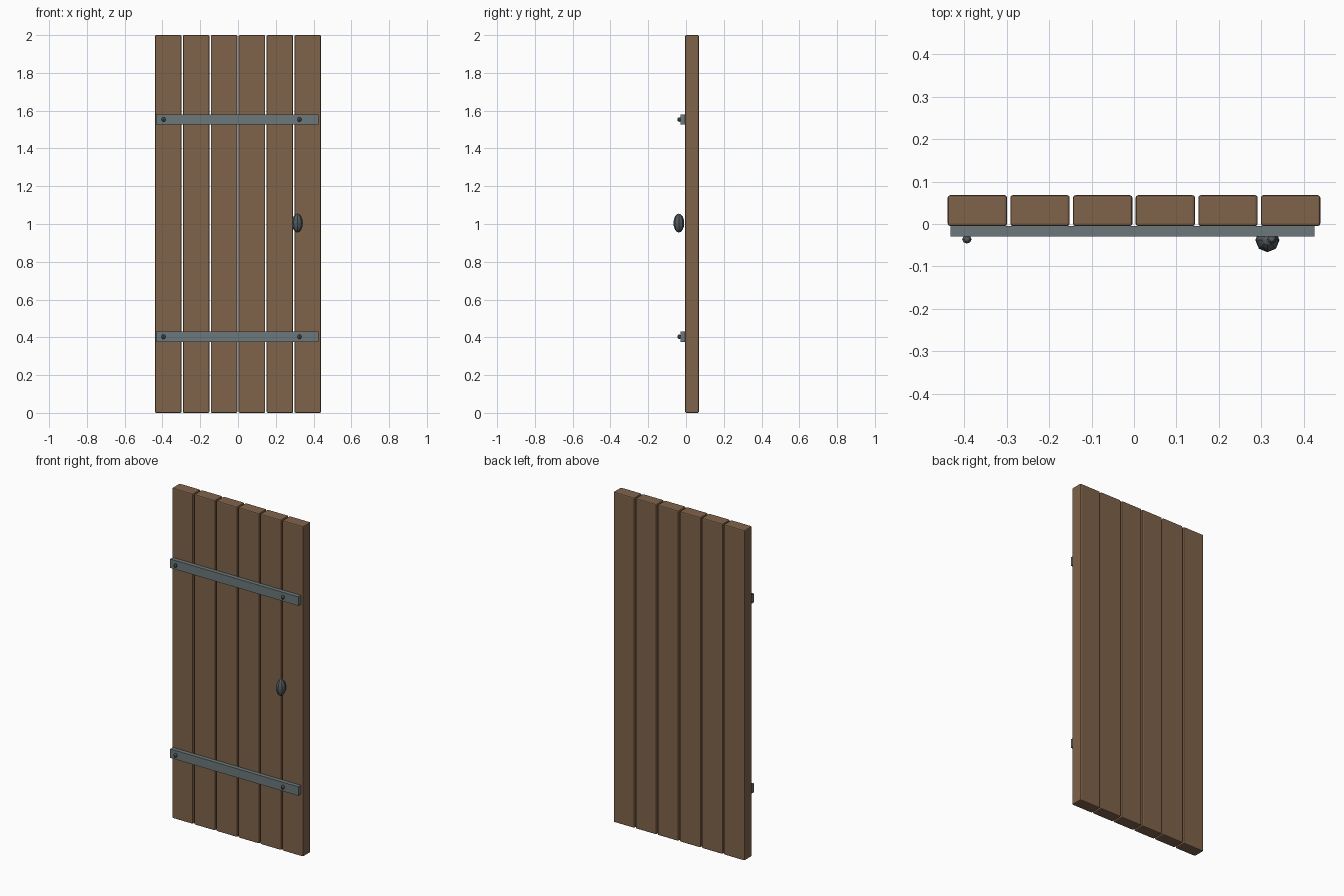
import bpy
import bmesh
from mathutils import Matrix, Vector

if "Cube" in bpy.data.objects:
    bpy.data.objects.remove(bpy.data.objects["Cube"])


def material(name, rgb):
    m = bpy.data.materials.new(name)
    m.diffuse_color = (*rgb, 1.0)
    m.use_nodes = True
    m.node_tree.nodes["Principled BSDF"].inputs["Base Color"].default_value = m.diffuse_color
    return m


WOOD = material("brown_wood", (0.216, 0.125, 0.068))
IRON = material("grey_iron", (0.15, 0.185, 0.195))
DARK = material("dark_iron", (0.085, 0.105, 0.112))


def add_object(name, bm, mat):
    mesh = bpy.data.meshes.new(name)
    bm.to_mesh(mesh)
    bm.free()
    mesh.materials.append(mat)
    ob = bpy.data.objects.new(name, mesh)
    bpy.context.collection.objects.link(ob)
    return ob


def box(name, lo, hi, mat, bevel=0.0):
    lo, hi = Vector(lo), Vector(hi)
    bm = bmesh.new()
    bmesh.ops.create_cube(bm, size=1.0, matrix=Matrix.Translation((lo + hi) / 2)
                          @ Matrix.Diagonal((*(hi - lo), 1)))
    if bevel:
        bmesh.ops.bevel(bm, geom=bm.edges[:], offset=bevel, segments=2,
                        profile=0.5, affect='EDGES')
    return add_object(name, bm, mat)


def ball(name, centre, radii, segments, rings, mat):
    bm = bmesh.new()
    bmesh.ops.create_uvsphere(bm, u_segments=segments, v_segments=rings, radius=1.0,
                              matrix=Matrix.Translation(centre)
                              @ Matrix.Diagonal((*radii, 1)))
    return add_object(name, bm, mat)


# Six upright planks with softened edges
for i in range(6):
    x = (i - 2.5) * 0.1477
    box(f"plank_{i + 1}", (x - 0.07, -0.005, 0), (x + 0.07, 0.068, 2.0), WOOD, 0.006)

# Two iron straps, each with a stud near either end
for label, z in (("lower", 0.403), ("upper", 1.553)):
    box(f"{label}_strap", (-0.433, -0.030, z - 0.027), (0.425, -0.005, z + 0.027), IRON)
    for side, x in (("left", -0.394), ("right", 0.325)):
        ball(f"{label}_{side}_stud", (x, -0.036, z), (0.011, 0.010, 0.012), 8, 6, DARK)

# Faceted egg-shaped door knob
ball("door_knob", (0.3145, -0.038, 1.005), (0.0285, 0.0285, 0.05), 8, 8, DARK)
